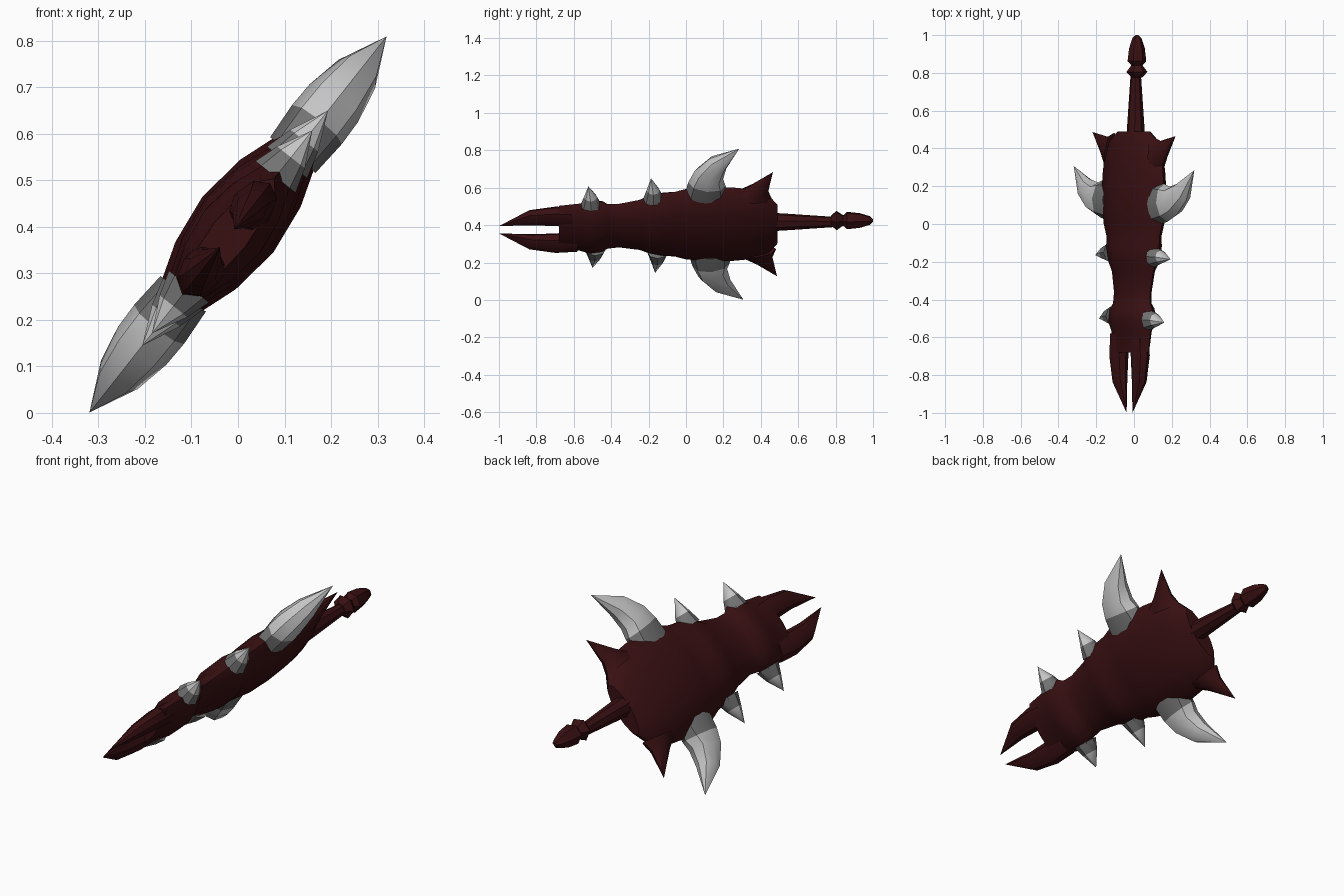
import bpy, bmesh, math
from mathutils import Vector

if "Cube" in bpy.data.objects:
    bpy.data.objects.remove(bpy.data.objects["Cube"], do_unlink=True)


def material(name, rgb):
    m = bpy.data.materials.new(name)
    m.use_nodes = True
    m.diffuse_color = (*rgb, 1)
    b = m.node_tree.nodes["Principled BSDF"]
    b.inputs["Base Color"].default_value = (*rgb, 1)
    b.inputs["Roughness"].default_value = 0.8
    return m


RED = material("dark red", (0.04, 0.005, 0.006))
GREY = material("horn band grey", (0.17, 0.17, 0.17))
WHITE = material("horn white", (0.56, 0.56, 0.56))

# The blade lies along y, with its width tilted in the xz plane
TILT = math.atan2(0.81, 0.64)
CA, SA = math.cos(TILT), math.sin(TILT)


def place(u, y, t):
    """Width u, length y and thickness t to world space."""
    return Vector((CA * u + SA * t, y, 0.405 + SA * u - CA * t))


def loft(name, rings, mats, smooth=40):
    """Skin rings of (u, y, t) points; mats gives one material per span."""
    bm = bmesh.new()
    used = list(dict.fromkeys(mats))
    rows = [[bm.verts.new(place(*p)) for p in r] for r in rings]
    n = len(rows[0])
    for i in range(len(rows) - 1):
        for j in range(n):
            k = (j + 1) % n
            f = bm.faces.new((rows[i][j], rows[i][k], rows[i + 1][k], rows[i + 1][j]))
            f.material_index = used.index(mats[min(i, len(mats) - 1)])
    bm.faces.new(rows[0])
    f = bm.faces.new(rows[-1])
    f.material_index = used.index(mats[-1])
    bmesh.ops.remove_doubles(bm, verts=bm.verts, dist=1e-4)
    bmesh.ops.recalc_face_normals(bm, faces=bm.faces)
    me = bpy.data.meshes.new(name)
    bm.to_mesh(me)
    bm.free()
    for m in used:
        me.materials.append(m)
    ob = bpy.data.objects.new(name, me)
    bpy.context.collection.objects.link(ob)
    bpy.ops.object.select_all(action='DESELECT')
    ob.select_set(True)
    bpy.context.view_layer.objects.active = ob
    bpy.ops.object.shade_smooth_by_angle(angle=math.radians(smooth))
    return ob


def spike(name, spans, mats, side=1, du=0.0, dy=0.0, n=8):
    """Tapering spike; each span is (front u, front y, rear u, rear y, half thickness)."""
    rings = []
    for u0, y0, u1, y1, t in spans:
        ring = []
        for i in range(n):
            a = 2 * math.pi * i / n
            c = math.cos(a)
            u = (u0 + u1) / 2 + (u0 - u1) / 2 * c
            y = (y0 + y1) / 2 + (y0 - y1) / 2 * c
            ring.append((side * u + du, y + dy, t * math.sin(a)))
        rings.append(ring)
    return loft(name, rings, mats)


# Main body: (y, centre u, half width, half thickness), swelling at two straps
SECTION = [(1, 0), (.85, .5), (.45, .85), (0, 1), (-.45, .85), (-.85, .5),
           (-1, 0), (-.85, -.5), (-.45, -.85), (0, -1), (.45, -.85), (.85, -.5)]
BODY = [(-.68, -.03, .155, .042), (-.57, -.02, .16, .055), (-.52, -.02, .178, .075),
        (-.45, -.015, .17, .075), (-.42, -.015, .152, .055), (-.36, -.01, .148, .055),
        (-.25, -.005, .17, .062), (-.20, 0, .193, .085), (-.12, 0, .212, .09),
        (-.06, 0, .22, .078), (0, 0, .24, .086), (.10, 0, .25, .097),
        (.25, 0, .25, .092), (.35, 0, .238, .08), (.44, 0, .2, .062), (.49, 0, .13, .045)]
loft("body", [[(c + w * p, y, t * q) for p, q in SECTION] for y, c, w, t in BODY], [RED])

# Handle and faceted pommel: (y, radius)
def lathe(name, profile, sides, u):
    loft(name, [[(u + r * math.cos(2 * math.pi * i / sides), y,
                  r * math.sin(2 * math.pi * i / sides)) for i in range(sides)]
                for y, r in profile], [RED], 30)


lathe("handle", [(.44, .05), (.52, .046), (.80, .027)], 8, .015)
lathe("pommel", [(.775, .028), (.805, .056), (.84, .03), (.862, .05),
                 (.93, .042), (.985, .024), (1.0, .008)], 6, .025)

for side, label in ((1, "upper"), (-1, "lower")):
    dy = 0 if side > 0 else 0.022
    # Front prong, separated from its twin by a slot
    spike(label + "_prong",
          [(.145, -.58, .005, -.58, .045), (.15, -.70, .032, -.68, .045),
           (.128, -.84, .036, -.82, .034), (.025, -1, .025, -1, 0)],
          [RED], side, du=-.038)
    # Large curved horn with a grey root band
    spike(label + "_horn",
          [(.19, -.01, .19, .22, .062), (.285, .012, .262, .212, .068),
           (.36, .045, .305, .198, .066), (.445, .125, .378, .215, .05),
           (.515, .285, .515, .285, 0)],
          [GREY, WHITE], side, dy=dy)
    # Rear body spike
    spike(label + "_rear_spike",
          [(.2, .24, .17, .46, .055), (.262, .345, .225, .44, .035),
           (.355, .465, .355, .465, 0)],
          [RED], side, dy=dy)
    # Small strap spikes
    for name, y, root, tip, du in (("front", -.51, .15, .278, -.02),
                                   ("middle", -.175, .18, .322, -.01)):
        mid = root + (tip - root) * .42
        spike(f"{label}_{name}_strap_spike",
              [(root, y - .055, root, y + .06, .055),
               (mid, y - .036, mid, y + .036, .038),
               (tip, y - .012, tip, y - .012, 0)],
              [GREY, WHITE], side, du=du, dy=dy)
